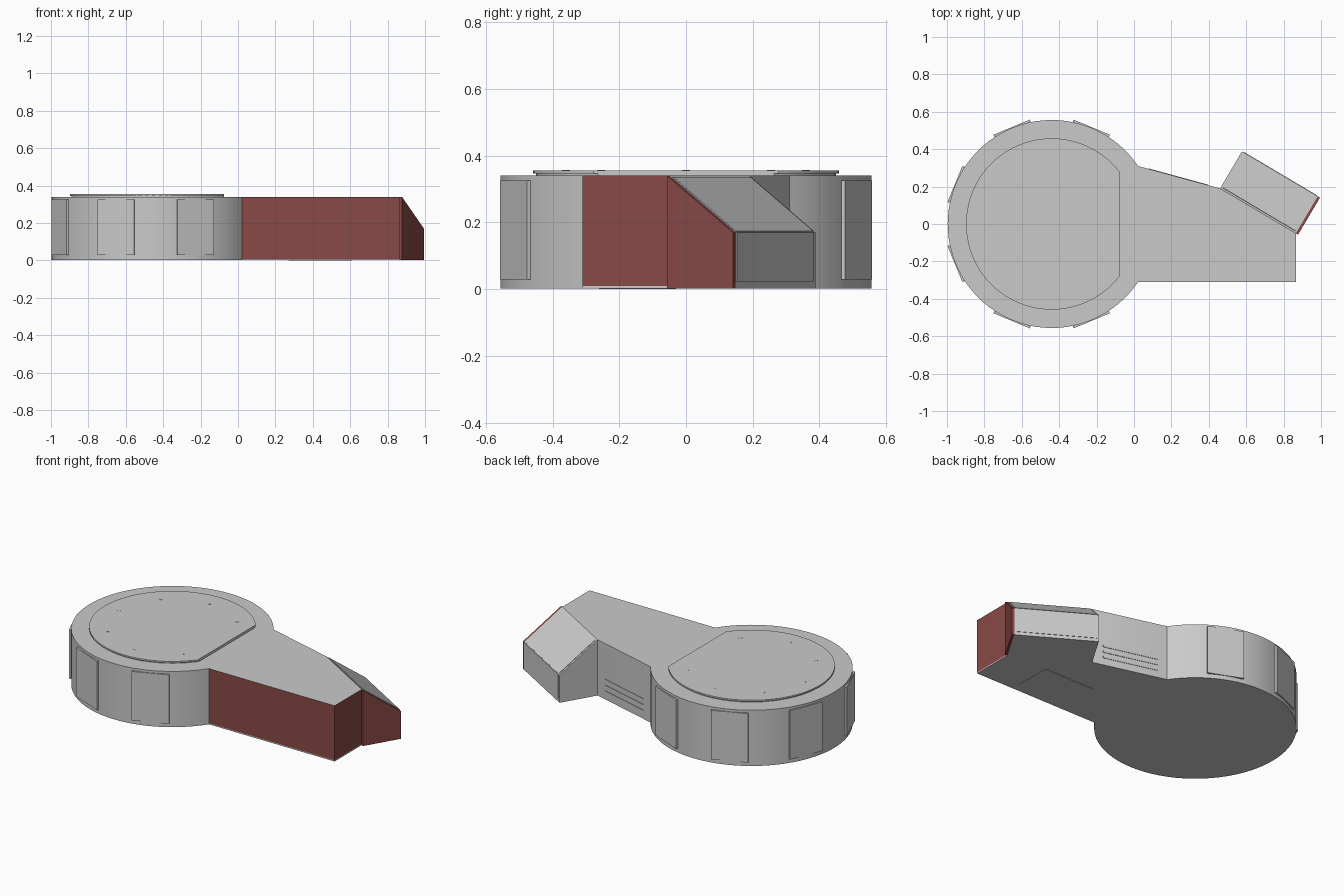
import bpy, bmesh, math
from mathutils import Vector, Matrix

if "Cube" in bpy.data.objects:
    bpy.data.objects.remove(bpy.data.objects["Cube"])


def material(name, rgb):
    m = bpy.data.materials.new(name)
    m.diffuse_color = (*rgb, 1)
    m.use_nodes = True
    m.node_tree.nodes["Principled BSDF"].inputs["Base Color"].default_value = m.diffuse_color
    return m


GRAY = material("light gray", (0.59, 0.59, 0.59))
RED = material("dull red", (0.25, 0.068, 0.063))
CX, R, H = -0.44, 0.556, 0.34


def prism(name, profile, lo, hi, mats=(GRAY,), matrix=None, smooth=False):
    """Extrude a closed 2D profile between two heights, optionally placed by a matrix."""
    bm = bmesh.new()
    face = bm.faces.new([bm.verts.new((x, y, lo)) for x, y in profile])
    ext = bmesh.ops.extrude_face_region(bm, geom=[face])["geom"]
    bmesh.ops.translate(bm, vec=(0, 0, hi - lo),
                        verts=[g for g in ext if isinstance(g, bmesh.types.BMVert)])
    if matrix is not None:
        bm.transform(matrix)
    bmesh.ops.recalc_face_normals(bm, faces=bm.faces)
    me = bpy.data.meshes.new(name)
    bm.to_mesh(me)
    bm.free()
    ob = bpy.data.objects.new(name, me)
    bpy.context.collection.objects.link(ob)
    for m in mats:
        me.materials.append(m)
    if smooth:
        bpy.context.view_layer.objects.active = ob
        ob.select_set(True)
        bpy.ops.object.shade_smooth_by_angle(angle=math.radians(25))
        ob.select_set(False)
    return ob


def arc(radius, a0, a1, n):
    return [(CX + radius * math.cos(a0 + (a1 - a0) * i / n),
             radius * math.sin(a0 + (a1 - a0) * i / n)) for i in range(n + 1)]


def rect(x0, y0, x1, y1):
    return [(x0, y0), (x1, y0), (x1, y1), (x0, y1)]


def frame(origin, x, y):
    """Matrix with local x and y axes along the given directions."""
    x, y = Vector(x).normalized(), Vector(y).normalized()
    return Matrix.Translation(origin) @ Matrix((x, y, x.cross(y))).transposed().to_4x4()


# round drum and tapered arm in one outline
a = math.asin(0.31 / R)
outline = arc(R, a, 2 * math.pi - a, 72) + [(0.865, -0.31), (0.865, -0.05), (0.46, 0.19)]
prism("base_strip", outline, 0.002, 0.009, smooth=True)
body = prism("body", outline, 0.009, H, (GRAY, RED), smooth=True)
for f in body.data.polygons:
    front = f.normal.y < -0.95 and f.center.x > 0.1
    end = f.normal.x > 0.95 and f.center.x > 0.5
    f.material_index = int(front or end)

# raised lid with one flat side
for name, r, lo, hi in (("lid_spacer", 0.45, H, 0.346), ("lid", 0.458, 0.346, 0.355)):
    c = math.acos(0.365 / r)
    prism(name, arc(r, c, 2 * math.pi - c, 64), lo, hi, smooth=True)

# small studs on the lid
for i in range(7):
    t = math.radians(45 + 45 * i)
    x, y = CX + 0.36 * math.cos(t), 0.36 * math.sin(t)
    prism("lid_stud", [(x + 0.012 * math.cos(k * math.pi / 4), y + 0.012 * math.sin(k * math.pi / 4))
                       for k in range(8)], 0.355, 0.3562)

# six flat panels around the drum
for i in range(1, 7):
    t = math.radians(22.5 + 45 * i)
    n = Vector((math.cos(t), math.sin(t), 0))
    side = Vector((-n.y, n.x, 0))
    prism("side_panel", rect(-0.105, 0.028, 0.105, 0.325), -0.008, 0.004,
          matrix=frame(Vector((CX, 0, 0)) + n * R, side, (0, 0, 1)))

# angled outlet with a sloping top; local x = outward, y = up, extruded along the arm
start, stop = Vector((0.46, 0.19, 0)), Vector((0.865, -0.05, 0))
u = (stop - start).normalized()
n = Vector((-u.y, u.x, 0))
length = (stop - start).length
D, ZL = 0.23, 0.17
section = [(0, 0.002), (D, 0.002), (D, ZL), (0, H)]
place = frame(stop, n, (0, 0, 1))
if (place.to_3x3() @ Vector((0, 0, 1))).dot(u) < 0:
    place = frame(start, n, (0, 0, 1))
    prism("outlet", section, -length, 0, matrix=frame(start, n, (0, 0, 1)))
    cap_lo, cap_hi = -length - 0.014, -length
else:
    prism("outlet", section, -length, 0, matrix=place)
    cap_lo, cap_hi = 0, 0.014
prism("outlet_end_cap", section, cap_lo, cap_hi, (RED,), matrix=place)

# thin plates on the slope and back of the outlet
slope = n * D + Vector((0, 0, ZL - H))
prism("outlet_slope_plate", rect(0.012, 0.012, length - 0.004, slope.length - 0.003), -0.003, 0.003,
      matrix=frame(start + Vector((0, 0, H)), u, slope))
prism("outlet_back_plate", rect(0.012, 0.022, length - 0.004, ZL), -0.003, 0.003,
      matrix=frame(start + n * D, u, (0, 0, 1)))

# three vent ribs on the rear wall of the arm
p0, p1 = Vector((0.02, 0.31, 0)), Vector((0.46, 0.19, 0))
for z in (0.05, 0.085, 0.12):
    prism("vent_rib", rect(0.06, z - 0.005, 0.39, z + 0.005), -0.003, 0.003,
          matrix=frame(p0, p1 - p0, (0, 0, 1)))

# hatch plate underneath
prism("bottom_hatch", rect(0.27, -0.26, 0.61, -0.03), 0, 0.004)
